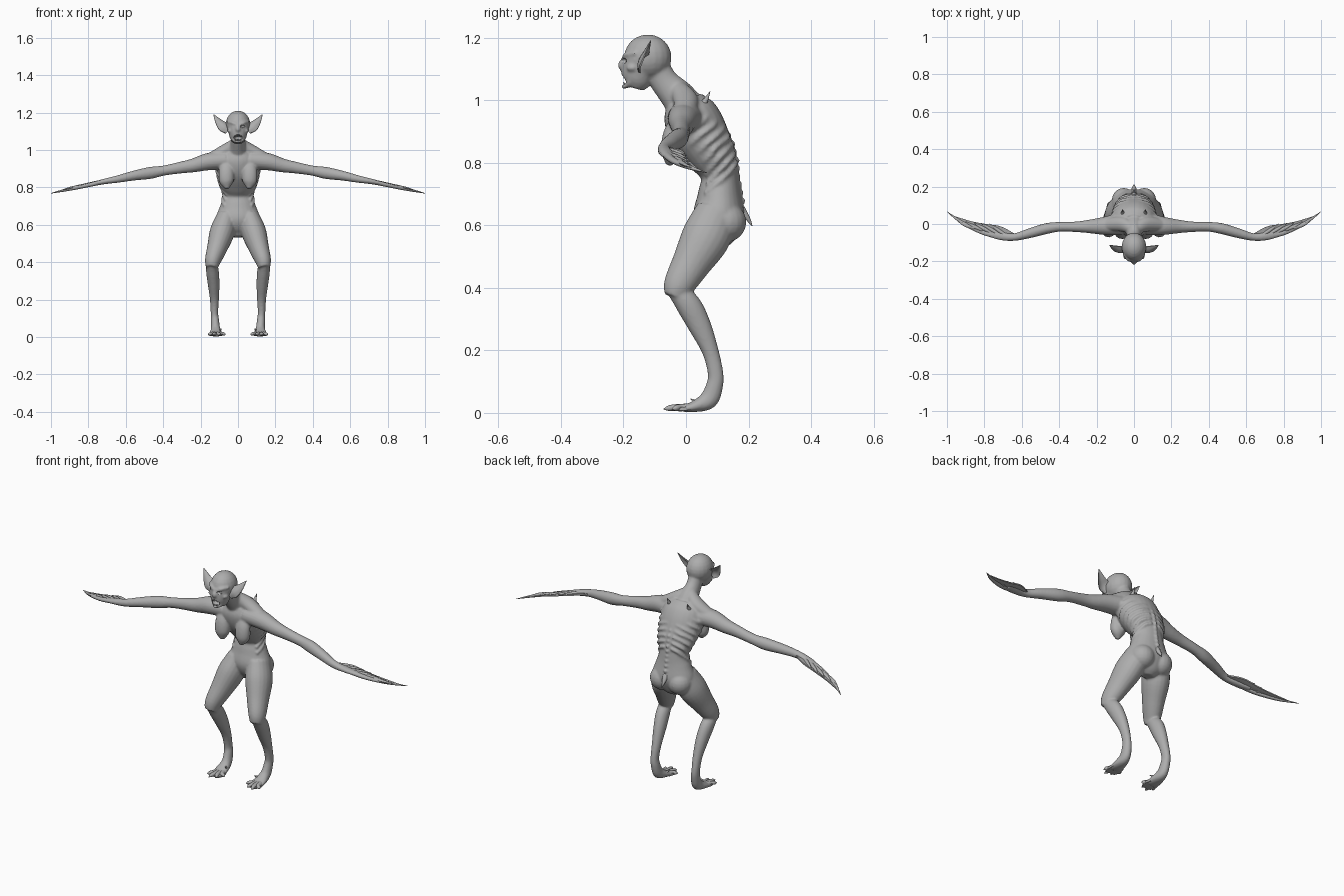
import bpy, bmesh, math
from mathutils import Vector, Matrix

if "Cube" in bpy.data.objects:
    bpy.data.objects.remove(bpy.data.objects["Cube"])

skin = bpy.data.materials.new("grey skin")
skin.use_nodes = True
skin.diffuse_color = (0.42, 0.42, 0.42, 1)
skin.node_tree.nodes["Principled BSDF"].inputs["Base Color"].default_value = skin.diffuse_color


def spline(stations, steps=5):
    """Catmull-Rom through tuples of any length."""
    p = [Vector(s) for s in stations]
    p = [2 * p[0] - p[1]] + p + [2 * p[-1] - p[-2]]
    out = []
    for i in range(1, len(p) - 2):
        a, b, c, d = p[i - 1:i + 3]
        for k in range(steps):
            t = k / steps
            out.append(0.5 * (2 * b + (c - a) * t + (2 * a - 5 * b + 4 * c - d) * t * t
                              + (3 * b - a - 3 * c + d) * t ** 3))
    return out + [p[-2]]


def frames(stations, ref):
    """Centre, two cross axes and the two radii for each smoothed station."""
    pts = spline(stations)
    pos = [Vector(p[:3]) for p in pts]
    for i, p in enumerate(pts):
        t = (pos[min(i + 1, len(pos) - 1)] - pos[max(i - 1, 0)]).normalized()
        u = (Vector(ref) - t * t.dot(Vector(ref))).normalized()
        yield pos[i], u, t.cross(u), max(p[3], .001), max(p[4], .001)


def loft(bm, stations, ref=(1, 0, 0), sides=20):
    rings = []
    for c, u, v, a, b in frames(stations, ref):
        angles = [2 * math.pi * k / sides for k in range(sides)]
        rings.append([bm.verts.new(c + u * a * math.cos(q) + v * b * math.sin(q)) for q in angles])
    for r, s in zip(rings, rings[1:]):
        for k in range(sides):
            n = (k + 1) % sides
            bm.faces.new((r[k], r[n], s[n], s[k]))
    bm.faces.new(rings[0][::-1])
    bm.faces.new(rings[-1])


def ball(bm, centre, radii):
    m = Matrix.Translation(centre) @ Matrix.Diagonal((*radii, 1))
    bmesh.ops.create_uvsphere(bm, u_segments=20, v_segments=12, radius=1, matrix=m)


def both(make, *args, **kw):
    """Run a builder, then add its mirror image in x."""
    bm = args[0]
    old = set(bm.verts)
    make(*args, **kw)
    new = [v for v in bm.verts if v not in old]
    faces = {f for v in new for f in v.link_faces}
    geom = bmesh.ops.duplicate(bm, geom=new + list(faces))["geom"]
    for e in geom:
        if isinstance(e, bmesh.types.BMVert):
            e.co.x *= -1


def finish(name, bm, angle=50):
    bmesh.ops.recalc_face_normals(bm, faces=bm.faces)
    me = bpy.data.meshes.new(name)
    bm.to_mesh(me)
    bm.free()
    ob = bpy.data.objects.new(name, me)
    bpy.context.collection.objects.link(ob)
    me.materials.append(skin)
    bpy.ops.object.select_all(action='DESELECT')
    ob.select_set(True)
    bpy.context.view_layer.objects.active = ob
    bpy.ops.object.shade_smooth_by_angle(angle=math.radians(angle))
    return ob


# Torso: stations are x, y, z, half width, half depth
body = bmesh.new()
torso = [(0, .10, .535, .03, .03), (0, .105, .57, .085, .06), (0, .105, .63, .118, .082),
         (0, .107, .70, .096, .069), (0, .107, .76, .078, .06), (0, .083, .82, .1, .077),
         (0, .038, .90, .116, .092), (0, .01, .96, .11, .085), (0, -.005, 1.0, .07, .06)]
loft(body, torso, sides=28)
loft(body, [(0, .02, .95, .07, .06), (0, -.025, 1.01, .047, .055), (0, -.07, 1.06, .037, .045),
            (0, -.105, 1.12, .04, .045)])
both(loft, body, [(.01, -.025, 1.035, .03, .03), (.07, 0, .995, .04, .035), (.17, -.008, .94, .03, .03)], ref=(0, 1, 0))
both(ball, body, (.055, .125, .61), (.064, .068, .065))

# Drooping breasts
both(loft, body, [(.06, -.03, .94, .03, .02), (.062, -.045, .885, .04, .03),
                  (.062, -.048, .83, .038, .031), (.058, -.055, .792, .01, .01)])

# Ribs wrap round the chest, sloping down to the front
side_rings = spline(torso)


def rib(bm, start):
    path = []
    for k in range(7):
        q = math.radians(12 + 20 * k)
        z = start - .1 * (k / 6) ** 1.2
        r = min(side_rings, key=lambda s: abs(s[2] - z))
        path.append((r[3] * math.sin(q), r[1] + r[4] * math.cos(q), z, .0085, .0085))
    loft(bm, path, ref=(0, 0, 1), sides=8)


for i in range(7):
    both(rib, body, .975 - .029 * i)

# Spine knobs
for i in range(13):
    z = .99 - .026 * i
    r = min(side_rings, key=lambda s: abs(s[2] - z))
    ball(body, (0, r[1] + r[4], z), (.009, .009, .01))

# Head: skull, jaw, brow, cheeks, nose and lips
ball(body, (0, -.122, 1.137), (.066, .076, .073))
loft(body, [(0, -.145, 1.13, .06, .058), (0, -.153, 1.095, .052, .055), (0, -.158, 1.06, .042, .046),
            (0, -.164, 1.038, .026, .028)])
loft(body, [(0, -.195, 1.135, .008, .008), (0, -.207, 1.112, .013, .011), (0, -.2, 1.098, .01, .008)])
both(loft, body, [(.005, -.197, 1.134, .009, .009), (.03, -.19, 1.145, .009, .009),
                  (.055, -.16, 1.15, .008, .008)], ref=(0, 0, 1))
both(ball, body, (.042, -.172, 1.103), (.016, .018, .012))
lips = [(.029 * math.cos(q), -.199 + .02 * abs(math.cos(q)), 1.065 + .022 * math.sin(q), .008, .008)
        for q in [math.pi * k / 6 for k in range(13)]]
loft(body, lips, ref=(0, 1, 0), sides=8)

# Arms
both(loft, body, [(.07, 0, .945, .05, .06), (.16, -.01, .937, .046, .048), (.24, -.013, .917, .037, .036),
                  (.31, -.015, .905, .031, .028), (.4, -.015, .889, .027, .026), (.47, -.025, .877, .032, .029),
                  (.56, -.05, .862, .026, .026), (.64, -.07, .845, .02, .02), (.71, -.064, .832, .015, .023),
                  (.78, -.045, .816, .01, .022)], ref=(0, 0, 1))

# Legs down to the flat feet
both(loft, body, [(.06, .1, .64, .055, .07), (.085, .063, .56, .066, .078), (.112, .015, .475, .054, .062),
                  (.134, -.022, .41, .043, .05), (.14, -.038, .37, .032, .034)])
both(loft, body, [(.14, -.03, .39, .03, .03), (.136, .008, .345, .034, .04), (.13, .043, .28, .031, .037),
                  (.126, .077, .2, .024, .027), (.126, .094, .13, .02, .025), (.123, .092, .09, .022, .027),
                  (.12, .072, .042, .025, .03), (.118, .025, .02, .035, .018), (.116, -.012, .013, .036, .01)])
body = finish("body", body, 180)
fuse = body.modifiers.new("fuse", 'REMESH')
fuse.mode, fuse.voxel_size, fuse.use_smooth_shade = 'VOXEL', .0055, True
relax = body.modifiers.new("relax", 'SMOOTH')
relax.factor, relax.iterations = .5, 4

# Carve the mouth and eye sockets
cut = bmesh.new()
ball(cut, (0, -.205, 1.065), (.023, .04, .017))
both(ball, cut, (.027, -.203, 1.126), (.015, .016, .009))
cutter = finish("face_cutter", cut)
carve = body.modifiers.new("carve", 'BOOLEAN')
carve.operation, carve.object, carve.solver = 'DIFFERENCE', cutter, 'EXACT'
dg = bpy.context.evaluated_depsgraph_get()
carved = bpy.data.meshes.new_from_object(body.evaluated_get(dg))
body.modifiers.clear()
body.data = carved
carved.materials.clear()
carved.materials.append(skin)
carved.polygons.foreach_set("material_index", [0] * len(carved.polygons))
bpy.data.objects.remove(cutter)

# Eyes and teeth
bm = bmesh.new()
both(ball, bm, (.027, -.182, 1.126), (.011, .01, .009))
finish("eyes", bm)
bm = bmesh.new()
for x in (.005, .014):
    for z, tip in ((1.083, 1.07), (1.048, 1.058)):
        both(loft, bm, [(x, -.195, z, .004, .004), (x, -.2, tip, .001, .001)], sides=6)
finish("teeth", bm)


def sheet(bm, stations, ref, cup):
    """Thin curved membrane along a path; the two sizes are half width and thickness."""
    rows = []
    for c, u, v, a, b in frames(stations, ref):
        bow = [(k, cup * a * (k * k - .5)) for k in (-1, -.5, 0, .5, 1)]
        rows.append([bm.verts.new(c + u * a * k + v * (h + b)) for k, h in bow]
                    + [bm.verts.new(c + u * a * k + v * (h - b)) for k, h in bow[::-1]])
    for r, s in zip(rows, rows[1:]):
        for k in range(10):
            n = (k + 1) % 10
            bm.faces.new((r[k], r[n], s[n], s[k]))
    bm.faces.new(rows[0][::-1])
    bm.faces.new(rows[-1])


# Cupped pointed ears
bm = bmesh.new()
both(sheet, bm, [(.052, -.145, 1.1, .018, .004), (.075, -.142, 1.125, .03, .003),
                 (.102, -.13, 1.152, .02, .002), (.131, -.113, 1.19, .001, .001)], (-.7, .4, .55), -.5)
finish("ears", bm)

# Webbed hands: long outer finger, swept-back claws and the web between them
bm = bmesh.new()
both(loft, bm, [(.7, -.068, .835, .013, .017), (.79, -.05, .814, .011, .014), (.86, -.022, .798, .009, .012),
                (.93, .015, .784, .007, .009), (1, .066, .768, .001, .001)], ref=(0, 0, 1), sides=10)
for i in range(5):
    x = .73 + .043 * i
    both(loft, bm, [(x - .05, -.065 + .011 * i, .84 - .009 * i, .009, .01),
                    (x, -.03 + .006 * i, .835 - .01 * i, .007, .009),
                    (x + .045, .002 + .004 * i, .824 - .01 * i, .001, .001)], ref=(0, 0, 1), sides=8)
both(sheet, bm, [(.64, -.068, .845, .015, .004), (.72, -.045, .833, .033, .004), (.8, -.025, .813, .026, .003),
                 (.88, .003, .796, .014, .003), (.96, .038, .777, .004, .002)], (0, 1, 0), .1)
finish("hands", bm)

# Webbed toes with claws
bm = bmesh.new()
for x, y in ((.068, -.025), (.098, -.06), (.13, -.072), (.158, -.045)):
    both(loft, bm, [(.117 + (x - .117) * .4, .01, .018, .013, .012), ((x + .117) / 2, y * .4, .018, .012, .01),
                    (x * .85 + .0175, y * .75, .015, .009, .009), (x, y, .012, .001, .001)], sides=8)
both(sheet, bm, [(.116, .02, .014, .03, .006), (.115, -.015, .011, .036, .005),
                 (.115, -.045, .01, .026, .003)], (1, 0, 0), .05)
both(loft, bm, [(.1, .04, .03, .01, .01), (.088, .015, .045, .001, .001)], sides=8)
finish("toes", bm)

# Shoulder blade spikes and the small tail
bm = bmesh.new()
both(loft, bm, [(.058, .045, .975, .02, .02), (.06, .062, .998, .009, .009), (.062, .077, 1.028, .001, .001)], sides=10)
finish("back_spikes", bm)
bm = bmesh.new()
loft(bm, [(0, .155, .69, .018, .012), (0, .182, .645, .015, .012), (0, .2, .618, .008, .007), (0, .212, .597, .001, .001)], sides=10)
finish("tail", bm)
